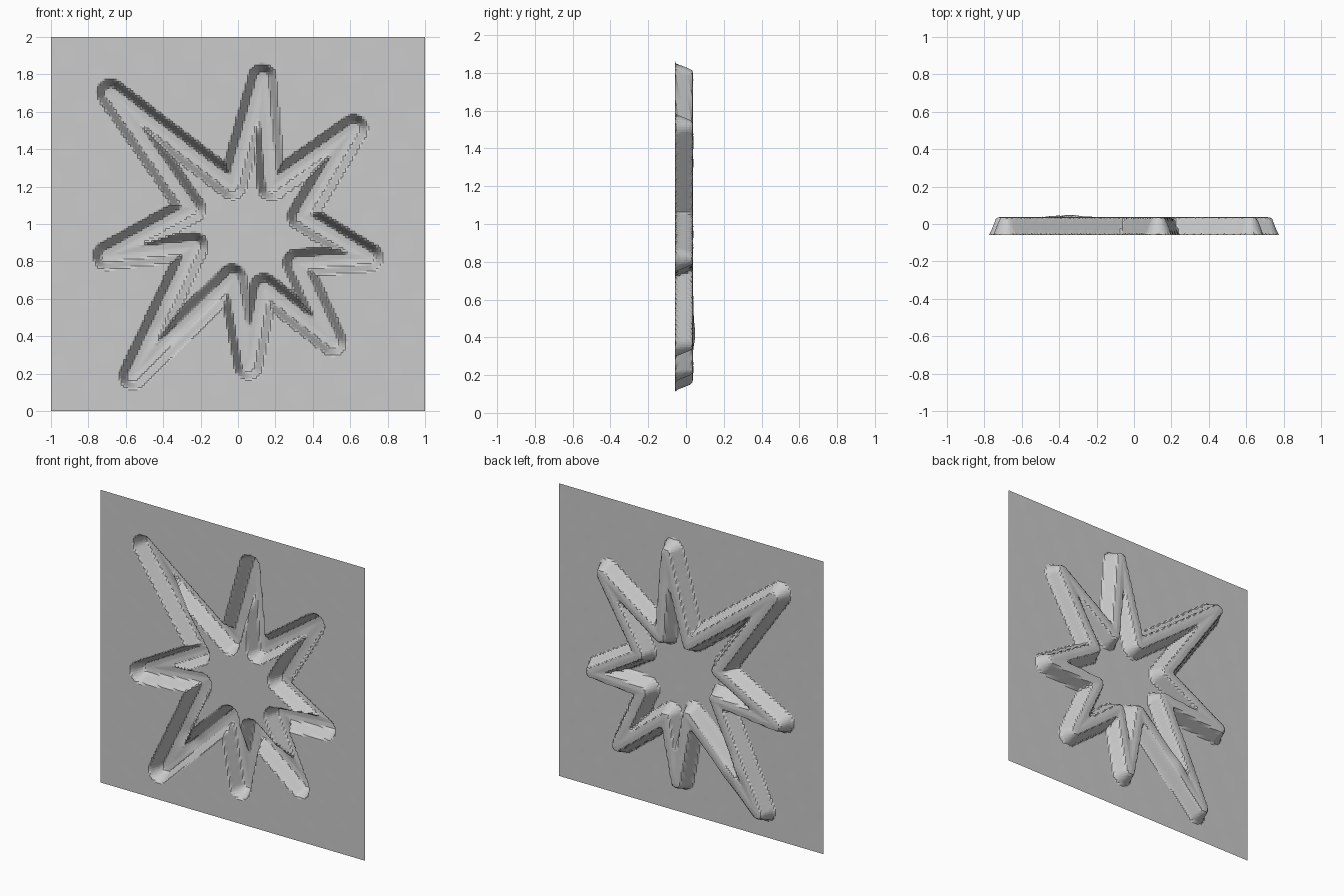
import bpy, bmesh, math
from mathutils import Vector

if "Cube" in bpy.data.objects:
    bpy.data.objects.remove(bpy.data.objects["Cube"])

N = 160            # grid divisions of the sheet
BASE_Y = -0.058    # flat level of the sheet
DEPTH = 0.092      # how far the star ridge is pressed towards the back
FOOT, CREST = 0.072, 0.036   # half widths of the ridge at foot and crest

# Centre line of the star outline (x, z), tip and valley alternating
STAR = [Vector(p) for p in (
    (0.13, 1.78), (0.18, 1.20), (0.62, 1.51), (0.34, 1.04),
    (0.70, 0.82), (0.315, 0.79), (0.505, 0.37), (0.14, 0.66),
    (0.055, 0.24), (-0.03, 0.71), (-0.56, 0.19), (-0.235, 0.88),
    (-0.70, 0.83), (-0.25, 1.08), (-0.68, 1.70), (-0.03, 1.205))]
SEGMENTS = list(zip(STAR, STAR[1:] + STAR[:1]))


def segment_distance(p, a, b):
    d = b - a
    t = max(0.0, min(1.0, (p - a).dot(d) / d.length_squared))
    return (p - a - d * t).length


def height(x, z):
    p = Vector((x, z))
    d = min(segment_distance(p, a, b) for a, b in SEGMENTS)
    # faint hammered unevenness
    ripple = 0.001 * math.sin(23 * x + 7 * z) * math.sin(19 * z - 5 * x)
    if d >= FOOT:
        return ripple * 0.3
    slope = min(1.0, (FOOT - d) / (FOOT - CREST))
    # slightly higher crest where the long lower-left arm merges
    swell = 0.014 * math.exp(-((x + 0.36) ** 2 + (z - 0.44) ** 2) / 0.006)
    crown = 0.004 * max(0.0, 1 - d / CREST)
    return slope * (DEPTH + swell + ripple) + crown


# Embossed sheet: upright grid pushed towards +y along the star outline
bm = bmesh.new()
bmesh.ops.create_grid(bm, x_segments=N, y_segments=N, size=1.0)
for v in bm.verts:
    x, z = v.co.x, v.co.y + 1.0
    v.co = (x, BASE_Y + height(x, z), z)
mesh = bpy.data.meshes.new("embossed_star_sheet")
bm.to_mesh(mesh)
bm.free()
sheet = bpy.data.objects.new("embossed_star_sheet", mesh)
bpy.context.collection.objects.link(sheet)
